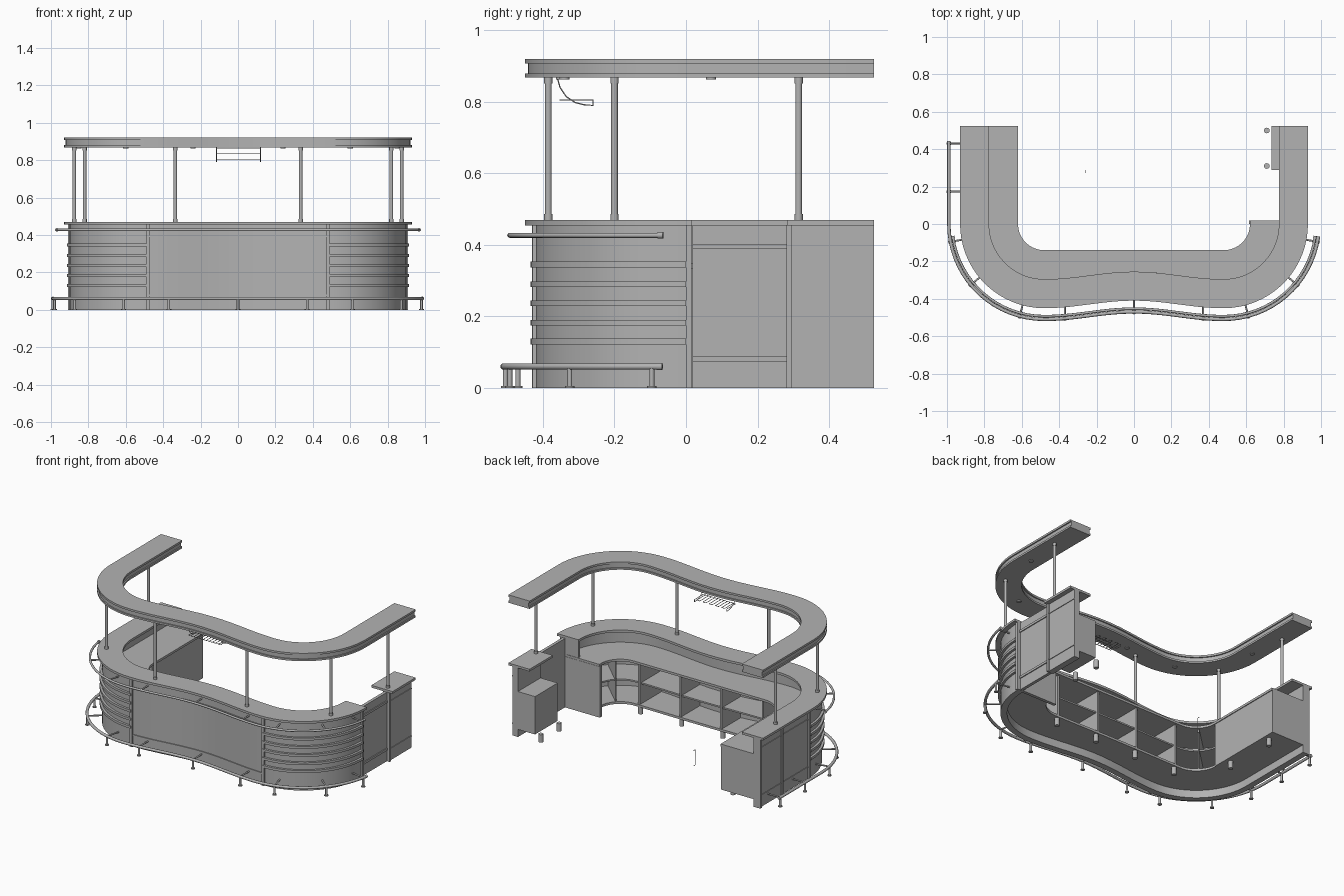
import bpy, bmesh, math
from mathutils import Vector

if "Cube" in bpy.data.objects:
    bpy.data.objects.remove(bpy.data.objects["Cube"])

ARM = 0.525  # length of the straight side arms
GREY = bpy.data.materials.new("mid_grey")
GREY.diffuse_color = (0.45, 0.45, 0.45, 1)
GREY.use_nodes = True
GREY.node_tree.nodes["Principled BSDF"].inputs["Base Color"].default_value = GREY.diffuse_color


def pt(t, d, z):
    """Point on the U-shaped plan: |t| 0-1 wavy front, 1-2 corner arc, 2-3 side arm; d = inset from outer edge."""
    a, s, r = abs(t), (1 if t >= 0 else -1), 0.45 - d
    amp = 0.04 * (1 - min(1, max(0, (d - 0.155) / 0.155)))
    if a <= 1:
        x, y = 0.48 * a, -r + amp * (1 + math.cos(math.pi * a)) / 2
    elif a <= 2:
        p = (a - 1) * math.pi / 2
        x, y = 0.48 + r * math.sin(p), -r * math.cos(p)
    else:
        x, y = 0.48 + r, ARM * (a - 2)
    return Vector((s * x, y, z))


def finish(name, bm):
    bmesh.ops.recalc_face_normals(bm, faces=bm.faces)
    me = bpy.data.meshes.new(name)
    bm.to_mesh(me)
    bm.free()
    me.materials.append(GREY)
    ob = bpy.data.objects.new(name, me)
    bpy.context.collection.objects.link(ob)
    bpy.ops.object.select_all(action='DESELECT')
    ob.select_set(True)
    bpy.context.view_layer.objects.active = ob
    bpy.ops.object.shade_smooth_by_angle(angle=math.radians(35))
    return ob


def sweep(name, profile, t0, t1):
    """Sweep a closed (inset, height) profile along the plan."""
    stops = [t0] + [b for b in (-2, -1, 1, 2) if t0 < b < t1] + [t1]
    ts = [t0]
    for a, b in zip(stops, stops[1:]):
        n = 1 if abs(a + b) / 2 > 2 else max(1, math.ceil((b - a) / 0.06))
        ts += [a + (b - a) * i / n for i in range(1, n + 1)]
    bm = bmesh.new()
    rings = [[bm.verts.new(pt(t, d, z)) for d, z in profile] for t in ts]
    m = len(profile)
    for r0, r1 in zip(rings, rings[1:]):
        for i in range(m):
            bm.faces.new((r0[i], r0[(i + 1) % m], r1[(i + 1) % m], r1[i]))
    bm.faces.new(rings[0])
    bm.faces.new(rings[-1])
    return finish(name, bm)


def slab(name, d0, d1, z0, z1, t0, t1):
    return sweep(name, [(d0, z0), (d1, z0), (d1, z1), (d0, z1)], t0, t1)


def circle(d, z, r, n=12):
    return [(d + r * math.cos(2 * math.pi * i / n), z + r * math.sin(2 * math.pi * i / n)) for i in range(n)]


def rod(name, a, b, r, n=16):
    a, b = Vector(a), Vector(b)
    bm = bmesh.new()
    bmesh.ops.create_cone(bm, cap_ends=True, segments=n, radius1=r, radius2=r, depth=(b - a).length)
    ob = finish(name, bm)
    ob.location = (a + b) / 2
    ob.rotation_mode = 'QUATERNION'
    ob.rotation_quaternion = (b - a).to_track_quat('Z', 'Y')
    return ob


def wire(name, pts, r):
    cu = bpy.data.curves.new(name, 'CURVE')
    cu.dimensions, cu.bevel_depth, cu.bevel_resolution = '3D', r, 1
    cu.materials.append(GREY)
    sp = cu.splines.new('POLY')
    sp.points.add(len(pts) - 1)
    for p, co in zip(sp.points, pts):
        p.co = (*co, 1)
    ob = bpy.data.objects.new(name, cu)
    bpy.context.collection.objects.link(ob)


# Canopy with a grooved edge on both sides
half = [(0, .868), (0, .88), (.008, .88), (.008, .907), (0, .907), (0, .92)]
sweep("canopy", half + [(.155 - d, z) for d, z in reversed(half)], -3, 3)

# Outer wall, bar top, worktop and lower shelves
slab("outer_wall", .03, .07, 0, .455, -3, 2.03)
slab("bar_top", 0, .155, .455, .47, -3, 2.03)
slab("worktop", .07, .31, .335, .35, -3, 2.035)
slab("cabinet_floor", .07, .30, .05, .065, -3, 2.0)
slab("middle_shelf", .07, .28, .195, .205, -2, 2)
for t in (-1.5, -.94, -.31, .31, .94, 1.5):
    slab("shelf_divider", .07, .295, .06, .336, t - .013, t + .013)

# Closed cabinet faces on the arms
slab("left_cabinet_front", .29, .305, .05, .336, -3, -2)
slab("left_cabinet_end", .07, .305, .05, .336, -3, -2.97)
slab("left_cabinet_side", .07, .305, .05, .336, -2.015, -1.985)
slab("right_cabinet_end", .05, .315, 0, .336, 2.0, 2.038)
slab("right_upper_end", .05, .155, .34, .456, 2.0, 2.03)

# Door and separate end cabinet on the right
slab("door", .04, .06, 0, .455, 2.035, 2.535)
slab("end_cabinet_wall", .03, .07, 0, .455, 2.54, 3)
slab("end_cabinet_top", 0, .155, .455, .47, 2.54, 3)
slab("end_cabinet_box", .07, .195, .05, .30, 2.55, 3)
for z in (.078, .392):
    slab("door_trim", .034, .045, z - .004, z + .011, 2.035, 2.535)
    slab("end_cabinet_trim", .026, .035, z - .003, z + .003, 2.56, 3)
    slab("left_side_trim", .026, .035, z - .003, z + .003, -3, -2.03)
    slab("front_panel_trim", .024, .035, z - .004, z + .004, -1, 1)

# Vertical trim posts and slats around the curved corners
for t in (-2.985, -2.55, -2.015, -1, 1, 2.015, 2.55):
    slab("trim_post", .02, .035, 0, .456, t - .015, t + .015)
for z in (.13, .182, .237, .29, .345):
    slab("slat_left", .015, .035, z - .008, z + .008, -2, -1)
    slab("slat_right", .015, .035, z - .008, z + .008, 1, 2)

# Foot rail and hand rail with legs and brackets
FD, HD = -.06, -.043
sweep("foot_rail", circle(FD, .06, .009), -2.84, 1.91)
sweep("hand_rail", circle(HD, .427, .007), -1.91, 1.91)
stubs = [-1.88, -1.56, -1.166, -.77, 0, .77, 1.166, 1.56, 1.88]
for t in stubs + [-2.33, -2.82]:
    rod("rail_leg", pt(t, FD, 0), pt(t, FD, .06), .007)
    rod("rail_leg_base", pt(t, FD, 0), pt(t, FD, .005), .013)
    rod("foot_rail_bracket", pt(t, FD, .06), pt(t, .032, .06), .005)
for t in stubs:
    rod("hand_rail_bracket", pt(t, HD, .427), pt(t, .032, .427), .005)
for d, z, t, r in ((FD, .06, -2.84, .01), (FD, .06, 1.91, .01),
                   (HD, .427, -1.91, .009), (HD, .427, 1.91, .009)):
    s = .012 if t > 0 else -.012
    rod("rail_end_cap", pt(t - s, d, z), pt(t + s * .6, d, z), r)

# Canopy posts, spot lights and cabinet feet
for s in (-1, 1):
    for x, y in ((.335, -.385), (.82, -.2), (.875, .315)):
        rod("canopy_post", (s * x, y, .465), (s * x, y, .872), .0095)
        for z in (.468, .852):
            rod("post_collar", (s * x, y, z), (s * x, y, z + .018), .0115)
    for x, y in ((.24, -.35), (.6, -.34), (.85, .07)):
        rod("spot_light", (s * x, y, .863), (s * x, y, .87), .014)
for x, y in ((-.45, -.17), (-.15, -.17), (.15, -.17), (.45, -.17), (-.66, .45), (-.66, .1),
             (.71, .31), (.71, .5)):
    rod("cabinet_foot", (x, y, 0), (x, y, .052), .015)

# Hanging glass rack under the canopy front
side = [(-.36, .868), (-.352, .84), (-.335, .815), (-.31, .798), (-.285, .792), (-.26, .79),
        (-.26, .805), (-.352, .805)]
for x in (-.115, .12):
    wire("rack_side", [(x, y, z) for y, z in side], .002)
for y, z in ((-.358, .86), (-.35, .835), (-.352, .805)):
    wire("rack_cross_wire", [(-.115, y, z), (.12, y, z)], .0018)
zig = []
for i in range(10):
    x = -.1 + i * .0228
    ys = (-.352, -.262) if i % 2 == 0 else (-.262, -.352)
    zig += [(x, y, .805) for y in ys]
wire("rack_hanger", zig, .002)

# Loose pull handle on the inner side
wire("pull_handle", [(-.26, .29, .02), (-.26, .275, .02), (-.26, .275, .12), (-.26, .29, .12)], .002)
